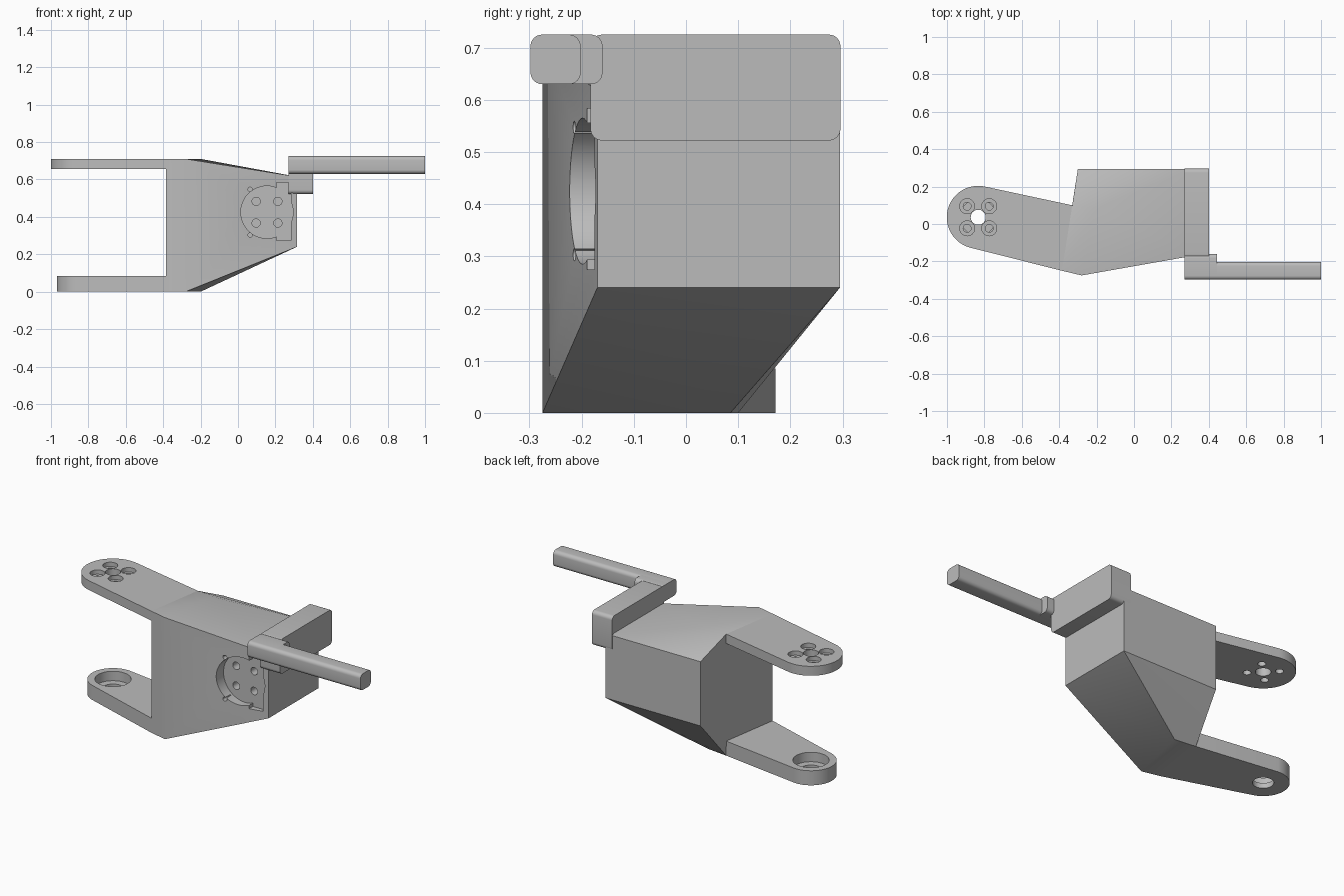
import bpy, bmesh
from math import sin, cos, tau, radians

cube = bpy.data.objects.get("Cube")
if cube:
    bpy.data.objects.remove(cube, do_unlink=True)

grey = bpy.data.materials.new("Plain grey")
grey.use_nodes = True
colour = (0.5, 0.5, 0.5, 1)
grey.diffuse_color = colour
grey.node_tree.nodes["Principled BSDF"].inputs["Base Color"].default_value = colour


def hull(name, points):
    """Solid convex part around a set of points."""
    bm = bmesh.new()
    for p in points:
        bm.verts.new(p)
    result = bmesh.ops.convex_hull(bm, input=bm.verts)
    loose = {v for v in result["geom_interior"] if isinstance(v, bmesh.types.BMVert)}
    bmesh.ops.delete(bm, geom=list(loose), context='VERTS')
    bmesh.ops.dissolve_limit(bm, angle_limit=radians(0.5), verts=bm.verts, edges=bm.edges)
    bmesh.ops.recalc_face_normals(bm, faces=bm.faces)
    mesh = bpy.data.meshes.new(name)
    bm.to_mesh(mesh)
    bm.free()
    mesh.materials.append(grey)
    obj = bpy.data.objects.new(name, mesh)
    bpy.context.collection.objects.link(obj)
    return obj


def circle(a, b, r, n=48):
    return [(a + r * cos(tau * i / n), b + r * sin(tau * i / n)) for i in range(n)]


def along_z(outline, low, high):
    return [(a, b, z) for z in (low, high) for a, b in outline]


def along_y(outline, low, high):
    return [(a, y, b) for y in (low, high) for a, b in outline]


def rounded_bar(name, x0, x1, y0, y1, z0, z1, r=0.022):
    """Bar running along x with rounded long edges."""
    outline = [p for y in (y0 + r, y1 - r) for z in (z0 + r, z1 - r)
               for p in circle(y, z, r, 24)]
    return hull(name, [(x, y, z) for x in (x0, x1) for y, z in outline])


def activate(obj):
    bpy.ops.object.select_all(action='DESELECT')
    obj.select_set(True)
    bpy.context.view_layer.objects.active = obj


def cut(obj, points):
    cutter = hull("cutter", points)
    cutter.hide_render = True
    mod = obj.modifiers.new("cut", 'BOOLEAN')
    mod.operation = 'DIFFERENCE'
    mod.solver = 'EXACT'
    mod.object = cutter
    activate(obj)
    bpy.ops.object.modifier_apply(modifier=mod.name)
    bpy.data.objects.remove(cutter, do_unlink=True)


# Faceted body: narrow full-height root flaring into a shorter, deeper box
TOP = 0.71
root_front, root_back = (-0.385, -0.25), (-0.33, 0.1)
root = [root_front, (-0.28, -0.275), (-0.2, 0.085), root_back]
box = [(0.315, -0.17), (0.315, 0.295), (-0.3, 0.295)]
body = hull("body", along_z(root, 0, TOP) + along_z(box, 0.24, 0.615))

# Motor pocket in the front face
mx, mz, floor = 0.155, 0.425, -0.155
cut(body, along_y(circle(mx, mz, 0.14), -0.4, floor))
slot = [(x, z) for x in (0.205, 0.283) for z in (0.275, 0.583)]
cut(body, along_y(slot, -0.4, floor))
for sz in (-1, 1):
    for sx in (-1, 1):
        cut(body, along_y(circle(mx + sx * 0.058, mz + sz * 0.058, 0.022, 24), -0.4, floor + 0.06))
    cut(body, along_y(circle(0.065, mz + sz * 0.122, 0.012, 16), -0.4, -0.17))

# Upper fork arm with a centre hole and four counterbored screw holes
px, py = -0.833, 0.036
upper = hull("upper_fork_arm", along_z(circle(px, py, 0.168, 64) + [root_front, root_back], 0.655, TOP))
cut(upper, along_z(circle(px, py, 0.04), 0.5, 0.9))
for sx in (-1, 1):
    for sy in (-1, 1):
        hx, hy = px + sx * 0.059, py + sy * 0.059
        cut(upper, along_z(circle(hx, hy, 0.04, 32), 0.685, 0.9))
        cut(upper, along_z(circle(hx, hy, 0.021, 24), 0.5, 0.9))

# Lower fork arm with a stepped bearing seat
lower = hull("lower_fork_arm", along_z(circle(px, py, 0.136, 64) + [root_front, root_back], 0, 0.085))
cut(lower, along_z(circle(px, py, 0.096), 0.03, 0.3))
cut(lower, along_z(circle(px, py, 0.055), -0.2, 0.3))

# Side block, step and long handle bar
block = rounded_bar("side_block", 0.27, 0.4, -0.183, 0.296, 0.522, 0.725)
step = rounded_bar("handle_step", 0.27, 0.445, -0.297, -0.16, 0.63, 0.725)
handle = rounded_bar("handle_bar", 0.27, 1.0, -0.298, -0.202, 0.63, 0.725)

for part in (body, upper, lower, block, step, handle):
    activate(part)
    bpy.ops.object.shade_smooth_by_angle(angle=radians(25))
